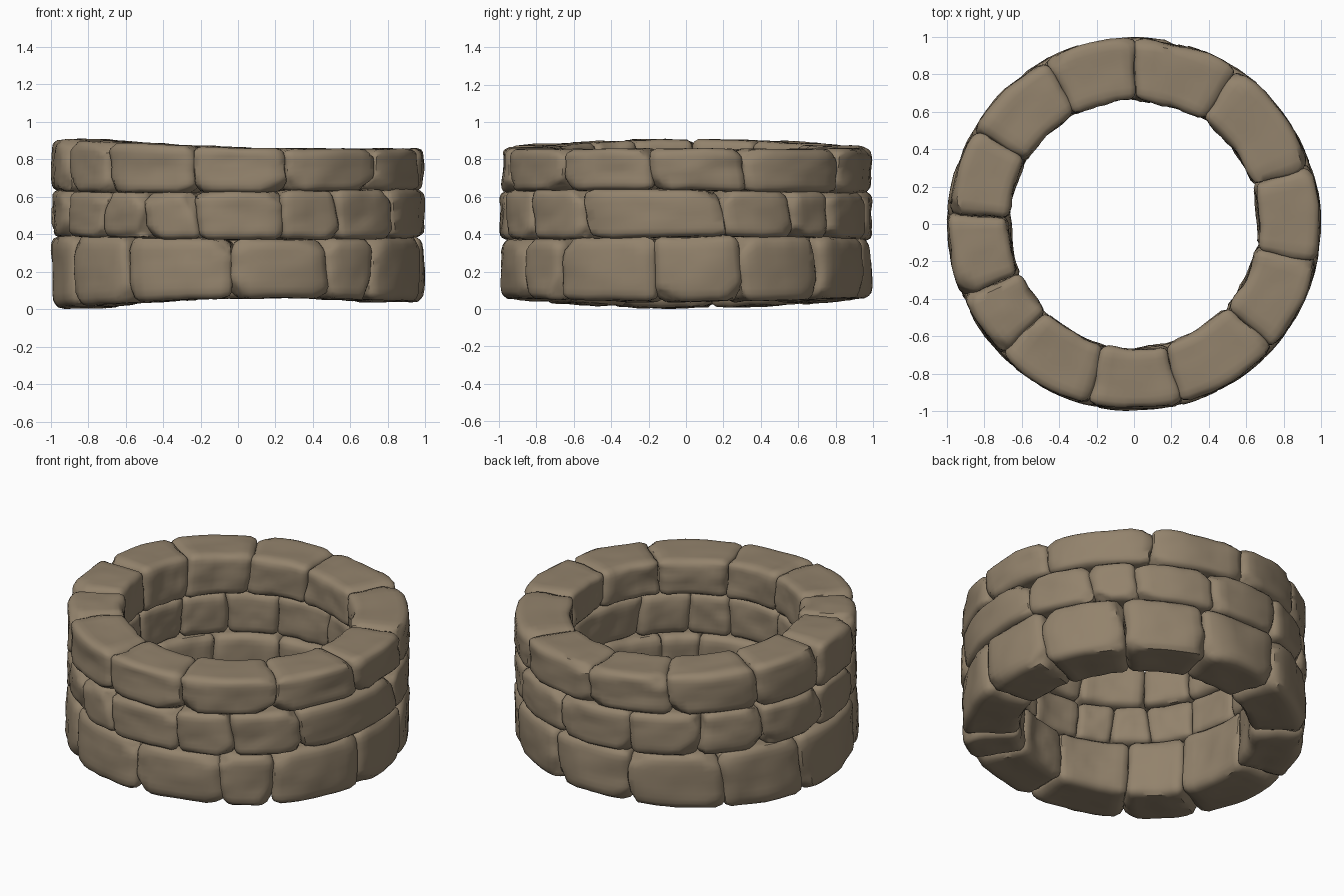
import bpy, bmesh, math, random
from mathutils import Vector, noise

if "Cube" in bpy.data.objects:
    bpy.data.objects.remove(bpy.data.objects["Cube"])

random.seed(7)
stone_mat = bpy.data.materials.new("brown_stone")
stone_mat.diffuse_color = (0.29, 0.225, 0.15, 1)
stone_mat.use_nodes = True
stone_mat.node_tree.nodes["Principled BSDF"].inputs["Base Color"].default_value = stone_mat.diffuse_color

R_OUT = 1.0


def ground(a):      # slightly wavy underside of the ring
    return 0.0425 + 0.015 * math.cos(a) - 0.0175 * math.cos(2 * a)


def rim(a):         # slightly wavy top of the ring
    return 0.87 - 0.025 * math.cos(a) + 0.01 * math.cos(2 * a)


def low_bed(a):
    return 0.38 + 0.008 * math.sin(2 * a + 1)


def high_bed(a):
    return 0.63 + 0.008 * math.sin(2 * a + 2.5)


# name, lower surface, upper surface, inner radius, joint angles in degrees
courses = [
    ("bottom_stone", ground, low_bed, 0.65,
     [-154, -127, -92, -61, -43, -10, 17.5, 47, 75, 105, 137, 168]),
    ("middle_stone", low_bed, high_bed, 0.67,
     [-158, -137, -120, -103, -76, -57, -33, 11.5, 35, 51, 78, 106, 130, 152, 177]),
    ("top_stone", high_bed, rim, 0.65,
     [-157, -135, -104, -75, -42, -11, 18.5, 56, 90, 119, 150, 177]),
]


def make_stone(name, z_lo, z_hi, r_in, a0, a1, skew0, skew1):
    h = Vector(((a1 - a0) * 0.41 + 0.008, (R_OUT - r_in) / 2, 0.14))
    r = 0.048
    bm = bmesh.new()
    bmesh.ops.create_cube(bm, size=2)
    bmesh.ops.subdivide_edges(bm, edges=bm.edges[:], cuts=9, use_grid_fill=True)
    seed = Vector((random.uniform(0, 50), random.uniform(0, 50), random.uniform(0, 50)))

    # chisel cuts that knock off some outer corners
    chips = []
    for _ in range(4):
        n = Vector((random.choice((-1, 1)) * random.uniform(0.4, 1), random.uniform(0.5, 1),
                    random.choice((-1, 1)) * random.uniform(0.3, 1))).normalized()
        reach = sum(abs(n[i]) * (h[i] - r) for i in range(3)) + r
        chips.append((n, reach - random.uniform(0.005, 0.035)))
    out_jit = random.uniform(0, 0.012)
    in_jit = random.uniform(0, 0.015)
    mid = (a0 + a1) / 2

    for v in bm.verts:
        p = Vector([v.co[i] * h[i] for i in range(3)])
        # round the edges of the block
        c = Vector([max(-(h[i] - r), min(h[i] - r, p[i])) for i in range(3)])
        d = p - c
        n = d.normalized()
        p = c + n * r
        for cn, dist in chips:
            over = p.dot(cn) - dist
            if over > 0:
                p -= cn * over
        # lumpy surface
        lump = 0.016 * noise.noise(p * 6 + seed) + 0.007 * noise.noise(p * 15 + seed)
        p += n * (lump - 0.003) * (0.5 if abs(n.z) > 0.8 else 1)
        # bend the block into the ring
        u, w, z = p.x / h.x, p.y / h.y, p.z / h.z
        half = (a1 - a0) / 2 + 0.008
        a = mid + u * half + z * (skew0 * (1 - u) + skew1 * (1 + u)) / 2
        rad = r_in + (w + 1) / 2 * (R_OUT - r_in)
        rad += -out_jit * (w + 1) / 2 + in_jit * (1 - w) / 2
        # inner face is flatter than a true arc
        rad += 0.25 * (1 - w) / 2 * r_in * (math.cos(half) / math.cos(u * half) - 1) + 0.01 * (1 - w) / 2
        rad = min(rad, 1.0)
        zz = z_lo(a) + (z + 1) / 2 * (z_hi(a) - z_lo(a)) + z * 0.004
        v.co = (rad * math.cos(a), rad * math.sin(a), max(zz, 0.0))

    bmesh.ops.recalc_face_normals(bm, faces=bm.faces[:])
    me = bpy.data.meshes.new(name)
    bm.to_mesh(me)
    bm.free()
    me.shade_smooth()
    me.set_sharp_from_angle(angle=math.radians(42))
    me.materials.append(stone_mat)
    ob = bpy.data.objects.new(name, me)
    bpy.context.collection.objects.link(ob)


# three courses of stones, joints staggered
for name, z_lo, z_hi, r_in, joints in courses:
    skews = [random.uniform(-0.025, 0.025) for _ in joints]
    count = len(joints)
    for i in range(count):
        j = (i + 1) % count
        end = joints[j] + (360 if j == 0 else 0)
        make_stone(f"{name}_{i + 1}", z_lo, z_hi, r_in,
                   math.radians(joints[i]), math.radians(end), skews[i], skews[j])
